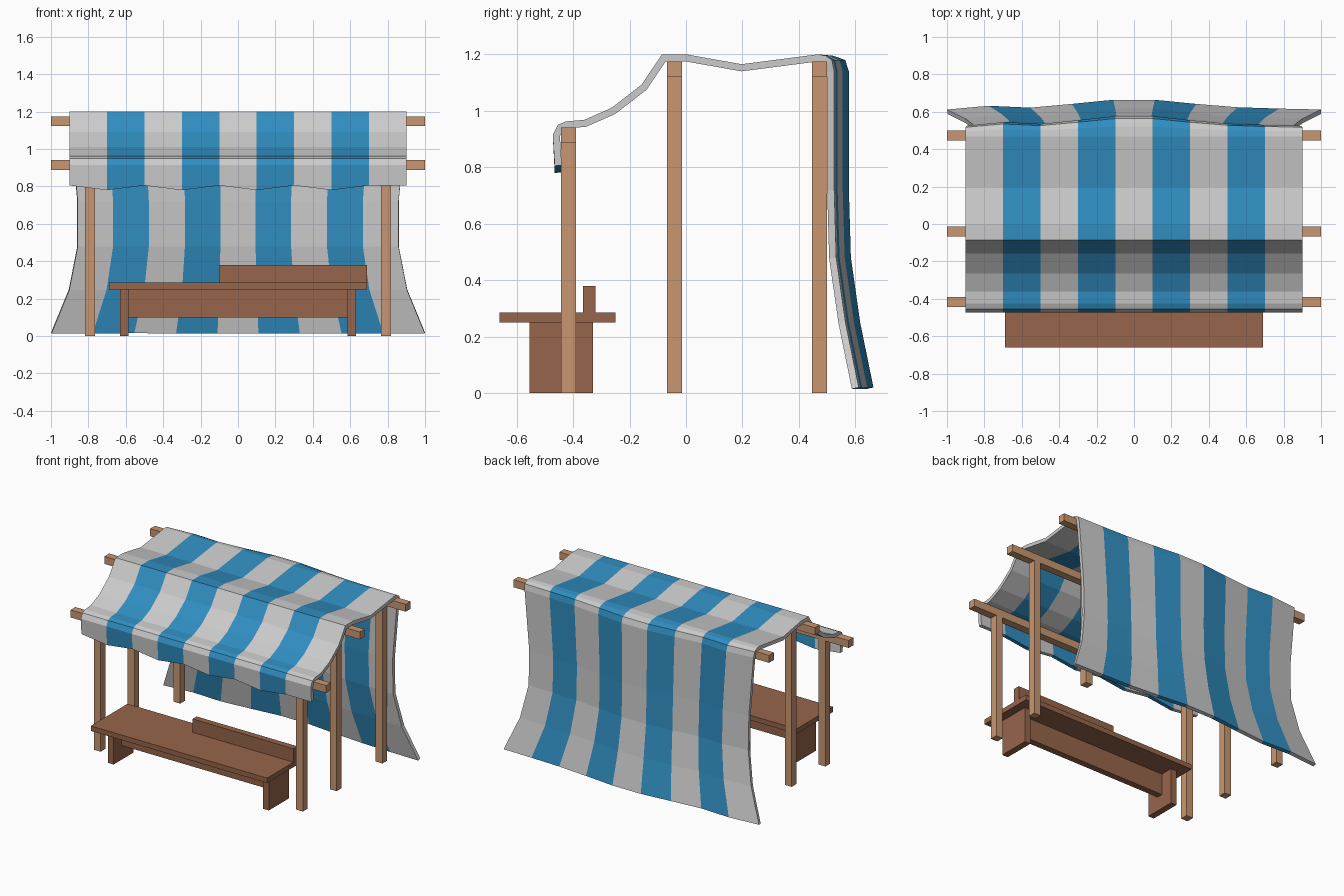
import bpy

if "Cube" in bpy.data.objects:
    bpy.data.objects.remove(bpy.data.objects["Cube"], do_unlink=True)


def material(name, rgb):
    m = bpy.data.materials.new(name)
    m.use_nodes = True
    m.diffuse_color = (*rgb, 1)
    m.node_tree.nodes["Principled BSDF"].inputs["Base Color"].default_value = (*rgb, 1)
    return m


pale_cloth = material("pale cloth", (0.6, 0.6, 0.6))
blue_cloth = material("blue cloth", (0.03, 0.27, 0.53))
light_wood = material("light wood", (0.58, 0.31, 0.165))
dark_wood = material("dark wood", (0.305, 0.13, 0.069))


def box(name, mat, x, y, z):
    """Box from (min, max) pairs."""
    verts = [(a, b, c) for a in x for b in y for c in z]
    faces = [(0, 1, 3, 2), (4, 6, 7, 5), (0, 4, 5, 1),
             (2, 3, 7, 6), (0, 2, 6, 4), (1, 5, 7, 3)]
    mesh = bpy.data.meshes.new(name)
    mesh.from_pydata(verts, [], faces)
    mesh.materials.append(mat)
    ob = bpy.data.objects.new(name, mesh)
    bpy.context.collection.objects.link(ob)
    return ob


def mirrored_box(name, mat, x, y, z):
    box("left_" + name, mat, x, y, z)
    box("right_" + name, mat, (-x[1], -x[0]), y, z)


# Frame: three pairs of posts, each with a cross beam
W = 0.053
for label, y, top in (("front", -0.417, 0.94), ("middle", -0.04, 1.175), ("back", 0.473, 1.175)):
    span = (y - W / 2, y + W / 2)
    mirrored_box(label + "_post", light_wood, (0.765, 0.818), span, (0, top - W))
    box(label + "_beam", light_wood, (-1, 1), span, (top - W, top))

# Counter table
box("table_top", dark_wood, (-0.69, 0.69), (-0.66, -0.25), (0.25, 0.285))
mirrored_box("table_leg", dark_wood, (0.585, 0.63), (-0.555, -0.33), (0, 0.25))
box("table_stretcher", dark_wood, (-0.585, 0.585), (-0.465, -0.42), (0.1, 0.25))
box("table_ledge", dark_wood, (-0.1, 0.69), (-0.365, -0.32), (0.285, 0.38))

# Cloth rows from front hem to back hem: y, z, width scale, amount of back fold
rows = [
    (-0.465, 0.805, 1, 0), (-0.472, 0.915, 1, 0), (-0.454, 0.95, 1, 0),
    (-0.426, 0.962, 1, 0), (-0.36, 0.968, 1, 0), (-0.264, 1.01, 1, 0),
    (-0.158, 1.092, 1, 0), (-0.085, 1.2, 1, 0), (0, 1.2, 1, 0),
    (0.197, 1.165, 1, 0), (0.468, 1.2, 1, 0), (0.495, 1.195, 1, 0.5),
    (0.517, 1.18, 1, 0.9), (0.525, 1.14, 0.995, 1), (0.525, 0.72, 0.955, 1),
    (0.532, 0.48, 0.955, 1), (0.565, 0.25, 1.005, 1), (0.612, 0.02, 1.11, 1),
]
folds = [0, 0.02, 0.01, 0.03, 0.052, 0.052, 0.03, 0.012, 0.005, 0]
COLS = len(folds)
verts, faces, stripes = [], [], []
for r, (y, z, scale, fold) in enumerate(rows):
    for c in range(COLS):
        dip = 0.025 if r == 0 and c % 2 == 1 and c < COLS - 1 else 0
        verts.append(((-0.9 + 0.2 * c) * scale, y + folds[c] * fold, z - dip))
for r in range(len(rows) - 1):
    for c in range(COLS - 1):
        i = r * COLS + c
        faces.append((i, i + 1, i + 1 + COLS, i + COLS))
        stripes.append(c % 2)

# Striped canopy with thickness towards the inside
mesh = bpy.data.meshes.new("canopy")
mesh.from_pydata(verts, [], faces)
mesh.materials.append(pale_cloth)
mesh.materials.append(blue_cloth)
for face, stripe in zip(mesh.polygons, stripes):
    face.material_index = stripe
canopy = bpy.data.objects.new("canopy", mesh)
bpy.context.collection.objects.link(canopy)
thick = canopy.modifiers.new("thickness", "SOLIDIFY")
thick.thickness = 0.025
thick.offset = -1
thick.use_even_offset = True
